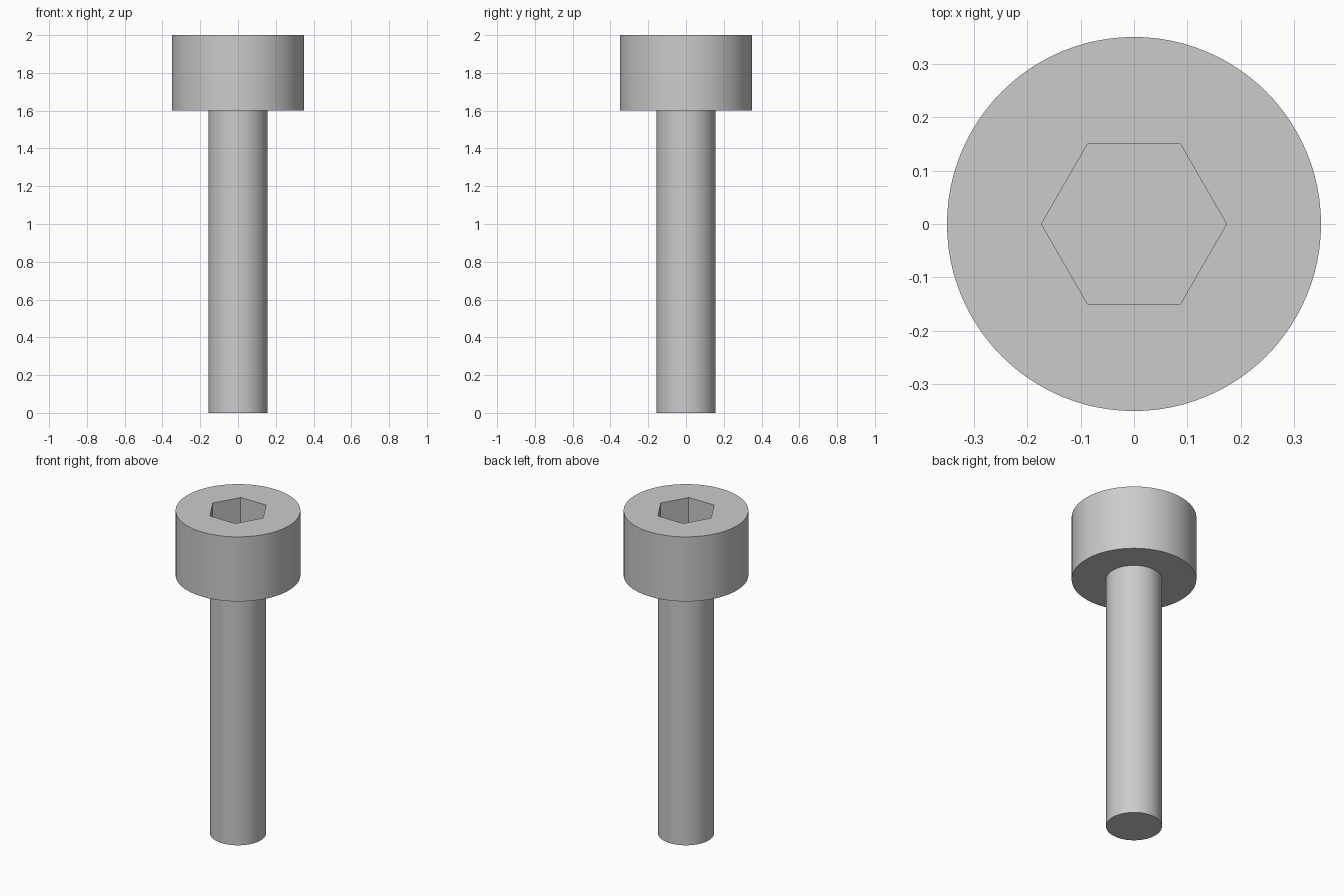
import bpy
import math

cube = bpy.data.objects.get("Cube")
if cube:
    bpy.data.objects.remove(cube, do_unlink=True)

# Single steel colour
steel = bpy.data.materials.new("grey_steel")
steel.use_nodes = True
colour = (0.6, 0.6, 0.6, 1)
steel.diffuse_color = colour
steel.node_tree.nodes["Principled BSDF"].inputs["Base Color"].default_value = colour


def prism(name, radius, bottom, top, sides, turn=0):
    """Upright cylinder or prism between two heights."""
    bpy.ops.mesh.primitive_cylinder_add(
        vertices=sides, radius=radius, depth=top - bottom,
        location=(0, 0, (bottom + top) / 2), rotation=(0, 0, turn))
    obj = bpy.context.object
    obj.name = name
    obj.data.materials.append(steel)
    return obj


def smooth(obj):
    bpy.ops.object.select_all(action="DESELECT")
    obj.select_set(True)
    bpy.context.view_layer.objects.active = obj
    bpy.ops.object.shade_smooth_by_angle(angle=math.radians(30))


# Plain shank, running a little way into the head
shank = prism("shank", 0.157, 0, 1.7, 96)
smooth(shank)

# Cylindrical head with a hexagonal socket cut into its top
head = prism("head", 0.35, 1.6, 2, 96)
cutter = prism("socket_cutter", 0.15 / math.cos(math.pi / 6), 1.8, 2.2, 6, math.pi / 6)
cutter.hide_render = True
cut = head.modifiers.new("socket", "BOOLEAN")
cut.operation = "DIFFERENCE"
cut.solver = "EXACT"
cut.object = cutter
bpy.context.view_layer.objects.active = head
bpy.ops.object.modifier_apply(modifier=cut.name)
bpy.data.objects.remove(cutter, do_unlink=True)
smooth(head)
